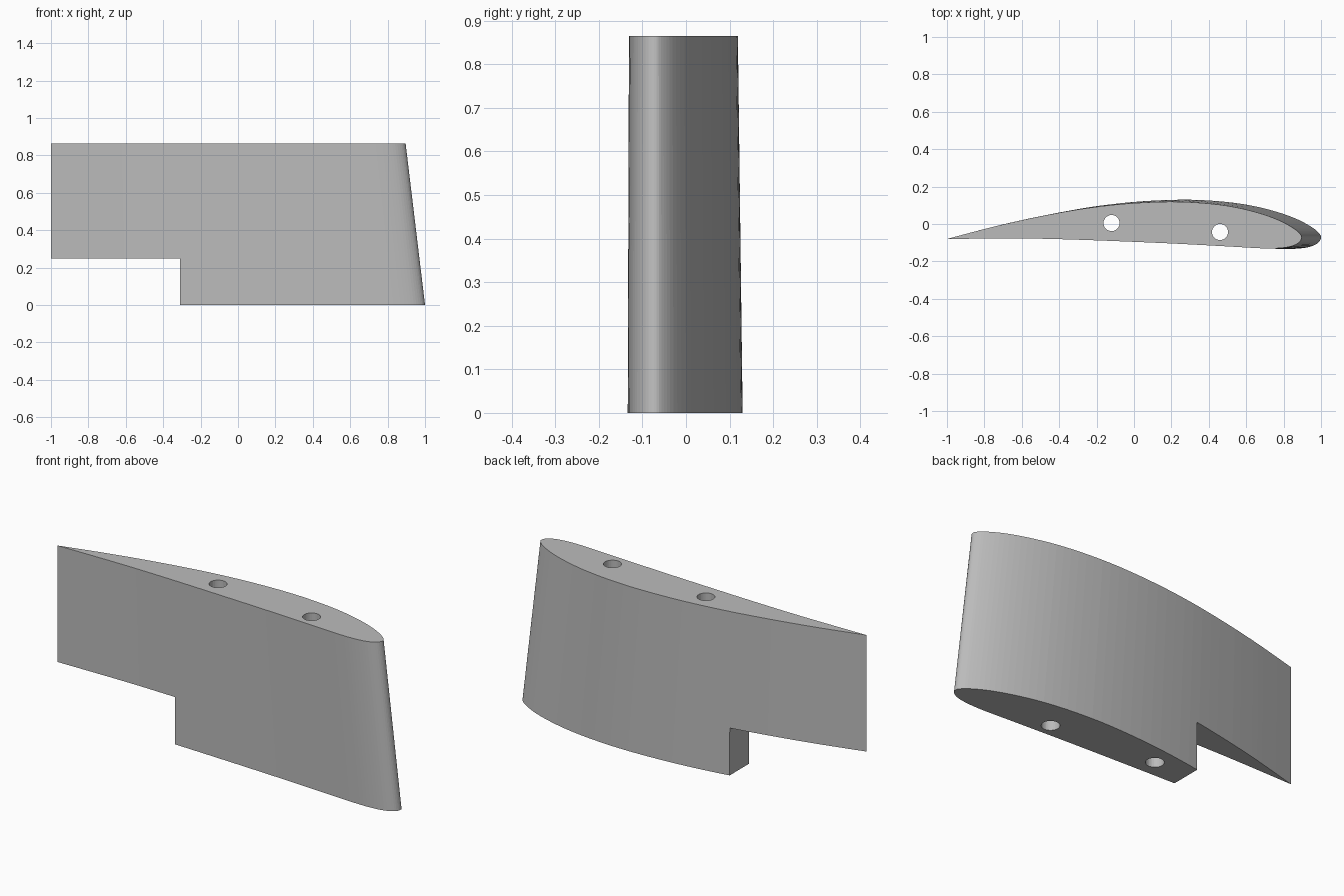
import bpy
import bmesh
from mathutils import Vector

default = bpy.data.objects.get("Cube")
if default:
    bpy.data.objects.remove(default, do_unlink=True)

HEIGHT = 0.865
TIP_SCALE = 0.948          # tip chord relative to the root chord
TRAILING = Vector((-1, -0.08))
HOLES = [(-0.12, 0.005), (0.46, -0.043)]
HOLE_RADIUS = 0.043

# Root section: upper skin from the trailing edge, round the nose, lower skin back
SECTION = [Vector(p) for p in [
    (-1, -.08), (-.85, -.04), (-.7, -.002), (-.5, .042), (-.25, .088), (0, .118),
    (.25, .13), (.45, .122), (.62, .1), (.77, .063), (.88, .022), (.955, -.02),
    (.99, -.05), (1, -.073), (.985, -.1), (.94, -.122), (.87, -.132), (.78, -.133),
    (.6, -.123), (.3, -.107), (0, -.094), (-.3, -.083), (-.6, -.077), (-1, -.08)]]


def smooth_outline(points, steps=4):
    """Run a spline through the points, leaving the trailing edge sharp."""
    padded = [points[0] * 2 - points[1]] + points + [points[-1] * 2 - points[-2]]
    outline = []
    for a, b, c, d in zip(padded, padded[1:], padded[2:], padded[3:]):
        for i in range(steps):
            t = i / steps
            outline.append(b + (c - a) * (t / 2)
                           + (a * 2 - b * 5 + c * 4 - d) * (t * t / 2)
                           + (b * 3 - a - c * 3 + d) * (t ** 3 / 2))
    return outline


def add_object(name, bm, material):
    bmesh.ops.recalc_face_normals(bm, faces=bm.faces)
    mesh = bpy.data.meshes.new(name)
    bm.to_mesh(mesh)
    bm.free()
    mesh.materials.append(material)
    obj = bpy.data.objects.new(name, mesh)
    bpy.context.collection.objects.link(obj)
    return obj


def cut(target, cutter):
    """Subtract the cutter from the target and discard the cutter."""
    cutter.hide_render = True
    modifier = target.modifiers.new(cutter.name, 'BOOLEAN')
    modifier.operation = 'DIFFERENCE'
    modifier.solver = 'EXACT'
    modifier.object = cutter
    bpy.context.view_layer.objects.active = target
    bpy.ops.object.modifier_apply(modifier=modifier.name)
    bpy.data.objects.remove(cutter, do_unlink=True)


grey = bpy.data.materials.new("light_grey")
grey.use_nodes = True
colour = (0.5, 0.5, 0.5, 1)
grey.diffuse_color = colour
grey.node_tree.nodes["Principled BSDF"].inputs["Base Color"].default_value = colour

# Tapered wing body, shrinking towards its trailing edge
bm = bmesh.new()
outline = smooth_outline(SECTION)
root = [bm.verts.new((p.x, p.y, 0)) for p in outline]
tip = [bm.verts.new((*(TRAILING + (p - TRAILING) * TIP_SCALE), HEIGHT)) for p in outline]
bm.faces.new(root)
bm.faces.new(tip)
for i in range(len(root)):
    bm.faces.new((root[i - 1], root[i], tip[i], tip[i - 1]))
wing = add_object("wing_segment", bm, grey)

# Rectangular notch below the trailing edge
bm = bmesh.new()
bmesh.ops.create_cube(bm, size=1)
bmesh.ops.scale(bm, vec=(1, 1, 0.5), verts=bm.verts)
bmesh.ops.translate(bm, vec=(-0.81, 0, 0), verts=bm.verts)
cut(wing, add_object("notch_cutter", bm, grey))

# Two spar holes running the full height
for x, y in HOLES:
    bm = bmesh.new()
    bmesh.ops.create_cone(bm, cap_ends=True, segments=32, radius1=HOLE_RADIUS,
                          radius2=HOLE_RADIUS, depth=HEIGHT * 2)
    bmesh.ops.translate(bm, vec=(x, y, HEIGHT / 2), verts=bm.verts)
    cut(wing, add_object("spar_hole_cutter", bm, grey))
